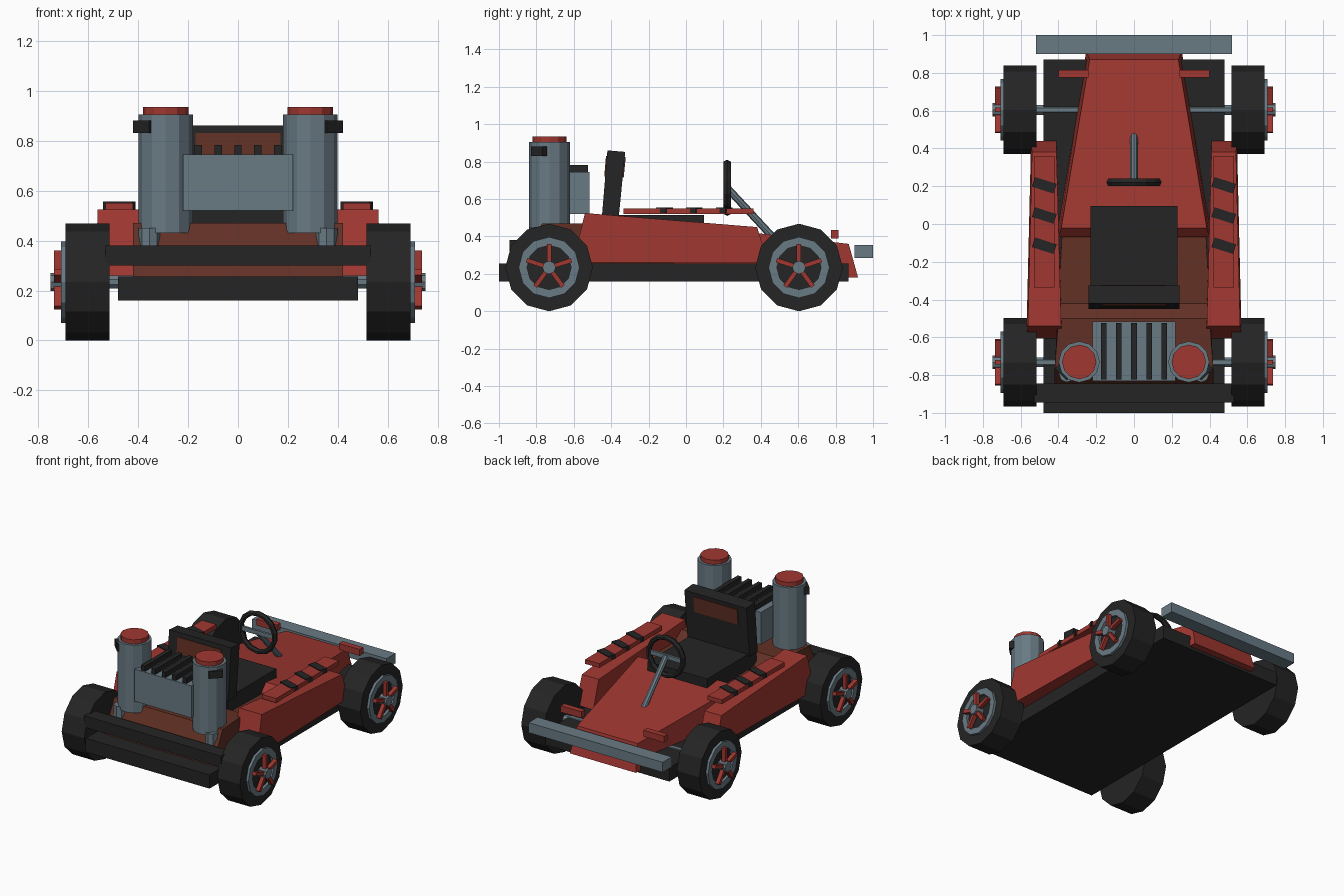
import bpy, bmesh, math
from mathutils import Vector, Matrix

if "Cube" in bpy.data.objects:
    bpy.data.objects.remove(bpy.data.objects["Cube"])


def mat(name, rgb):
    m = bpy.data.materials.new(name)
    m.diffuse_color = (*rgb, 1)
    m.use_nodes = True
    m.node_tree.nodes["Principled BSDF"].inputs["Base Color"].default_value = m.diffuse_color
    return m


RED = mat("red paint", (0.35, 0.038, 0.030))
BROWN = mat("brown red", (0.122, 0.030, 0.018))
GREY = mat("blue grey metal", (0.141, 0.195, 0.231))
BLACK = mat("black rubber", (0.018, 0.018, 0.018))


def finish(name, bm, material):
    bmesh.ops.recalc_face_normals(bm, faces=bm.faces)
    me = bpy.data.meshes.new(name)
    bm.to_mesh(me)
    bm.free()
    me.materials.append(material)
    ob = bpy.data.objects.new(name, me)
    bpy.context.collection.objects.link(ob)
    return ob


def box(name, x, y, z, material, rot=None):
    """Box from (min, max) ranges, optionally rotated about its centre."""
    bm = bmesh.new()
    size = [r[1] - r[0] for r in (x, y, z)]
    centre = Vector([(r[0] + r[1]) / 2 for r in (x, y, z)])
    m = Matrix.Translation(centre) @ (rot or Matrix()) @ Matrix.Diagonal((*size, 1))
    bmesh.ops.create_cube(bm, size=1, matrix=m)
    return finish(name, bm, material)


def rod(name, a, b, r, material, sides=12, spin=0):
    """Cylinder between two points."""
    a, b = Vector(a), Vector(b)
    bm = bmesh.new()
    m = (Matrix.Translation((a + b) / 2)
         @ (b - a).to_track_quat('Z', 'Y').to_matrix().to_4x4()
         @ Matrix.Rotation(spin, 4, 'Z'))
    bmesh.ops.create_cone(bm, cap_ends=True, segments=sides, radius1=r, radius2=r,
                          depth=(b - a).length, matrix=m)
    return finish(name, bm, material)


def ring(name, centre, axis, profile, material, sides):
    """Closed (radius, offset) profile spun around the x or y axis."""
    bm = bmesh.new()
    loops = []
    for i in range(sides):
        t = 2 * math.pi * i / sides
        c, s = math.sin(t), math.cos(t)
        loops.append([bm.verts.new(Vector(centre) + (Vector((o, r * c, r * s)) if axis == 'x'
                                                     else Vector((r * c, o, r * s))))
                      for r, o in profile])
    n = len(profile)
    for i in range(sides):
        p, q = loops[i], loops[(i + 1) % sides]
        for j in range(n):
            k = (j + 1) % n
            bm.faces.new((p[j], p[k], q[k], q[j]))
    return finish(name, bm, material)


def side_shape(name, points, material):
    """Side outline of (y, z, x_left, x_right) points, joined across x."""
    bm = bmesh.new()
    left = [bm.verts.new((p[2], p[0], p[1])) for p in points]
    right = [bm.verts.new((p[3], p[0], p[1])) for p in points]
    bm.faces.new(left)
    bm.faces.new(right)
    for i in range(len(points)):
        j = (i + 1) % len(points)
        bm.faces.new((left[i], left[j], right[j], right[i]))
    return finish(name, bm, material)


# Chassis and bumpers
box("floor_pan", (-0.48, 0.48), (-1.0, 0.87), (0.16, 0.256), BLACK)
box("front_bumper", (-0.53, 0.53), (-0.945, -0.845), (0.30, 0.38), BLACK)
box("rear_bumper", (-0.52, 0.52), (0.90, 1.0), (0.285, 0.355), GREY)

# Centre bodywork
side_shape("engine_deck", [(-0.88, 0.25, -0.42, 0.42), (-0.77, 0.47, -0.42, 0.42),
                           (-0.50, 0.47, -0.40, 0.40), (-0.42, 0.41, -0.40, 0.40),
                           (-0.03, 0.40, -0.38, 0.38), (-0.03, 0.25, -0.38, 0.38)], BROWN)
side_shape("rear_hood", [(-0.07, 0.25, -0.41, 0.41), (-0.07, 0.41, -0.40, 0.40),
                         (-0.02, 0.465, -0.385, 0.385), (0.87, 0.36, -0.235, 0.235),
                         (0.92, 0.18, -0.255, 0.255), (0.86, 0.18, -0.26, 0.26)], RED)

# Wheels: tyre, rim ring, spokes, hub, and axles
for y, end in ((-0.732, "front"), (0.604, "rear")):
    rod(end + "_axle", (-0.60, y, 0.234), (0.60, y, 0.234), 0.028, GREY, 8, math.pi / 8)
    for s, side in ((-1, "left"), (1, "right")):
        tag = f"{end}_{side}_"
        c = (0, y, 0.234)
        rod(tag + "tyre", (s * 0.515, y, 0.234), (s * 0.69, y, 0.234), 0.234, BLACK, 12)
        ring(tag + "rim", c, 'x', [(0.163, s * 0.68), (0.163, s * 0.708),
                                   (0.118, s * 0.708), (0.118, s * 0.68)], GREY, 12)
        rod(tag + "hub", (s * 0.68, y, 0.234), (s * 0.75, y, 0.234), 0.036, GREY, 8)
        for i in range(5):
            a = 2 * math.pi * i / 5
            mid = Vector((s * 0.722, y + 0.072 * math.sin(a), 0.234 + 0.072 * math.cos(a)))
            box(f"{tag}spoke_{i}", (mid.x - 0.014, mid.x + 0.014),
                (mid.y - 0.012, mid.y + 0.012), (mid.z - 0.054, mid.z + 0.054), RED,
                Matrix.Rotation(-a, 4, 'X'))

# Parts repeated on both sides
for s, side in ((-1, "left"), (1, "right")):
    # Side pod with raised rail and slanted bands
    side_shape(side + "_pod", [(-0.605, 0.26, s * 0.38, s * 0.57), (-0.54, 0.525, s * 0.385, s * 0.562),
                               (0.38, 0.45, s * 0.41, s * 0.54), (0.44, 0.26, s * 0.41, s * 0.545)], RED)
    box(side + "_rail", (s * 0.475 - 0.055, s * 0.475 + 0.055), (-0.335, 0.36), (0.52, 0.55), RED)
    for i, y in enumerate((-0.115, 0.045, 0.205)):
        box(f"{side}_band_{i}", (s * 0.475 - 0.06, s * 0.475 + 0.06), (y - 0.027, y + 0.027),
            (0.525, 0.556), BLACK, Matrix.Rotation(math.radians(-18), 4, 'Z'))
    # Tail light
    box(side + "_tail_light", (s * 0.32 - 0.08, s * 0.32 + 0.08), (0.775, 0.815), (0.39, 0.435), RED)
    # Engine cylinder with cap, down pipe and clamp
    x = s * 0.29
    rod(side + "_cylinder", (x, -0.73, 0.43), (x, -0.73, 0.905), 0.109, GREY, 12)
    rod(side + "_cylinder_cap", (x, -0.73, 0.90), (x, -0.73, 0.935), 0.091, RED, 12)
    rod(side + "_down_pipe", (s * 0.355, -0.795, 0.25), (s * 0.355, -0.795, 0.45), 0.043, GREY, 8)
    cx, cy = s * 0.375, -0.785
    box(side + "_clamp", (cx - 0.045, cx + 0.045), (cy - 0.018, cy + 0.018), (0.83, 0.88), BLACK,
        Matrix.Rotation(s * math.radians(45), 4, 'Z'))

# Engine block with cooling fins
box("engine_block", (-0.22, 0.22), (-0.83, -0.515), (0.52, 0.745), GREY)
for i in range(5):
    x = (i - 2) * 0.08
    box(f"engine_fin_{i}", (x - 0.015, x + 0.015), (-0.822, -0.525), (0.74, 0.782), BLACK)

# Seat
box("seat_cushion", (-0.23, 0.23), (-0.45, 0.095), (0.40, 0.515), BLACK)
side_shape("seat_back", [(-0.45, 0.50, -0.24, 0.24), (-0.42, 0.86, -0.24, 0.24),
                         (-0.325, 0.852, -0.24, 0.24), (-0.36, 0.50, -0.24, 0.24)], BLACK)
side_shape("headrest_panel", [(-0.437, 0.72, -0.17, 0.17), (-0.428, 0.83, -0.17, 0.17),
                              (-0.322, 0.825, -0.17, 0.17), (-0.333, 0.715, -0.17, 0.17)], BROWN)

# Steering
ring("steering_wheel", (0, 0.22, 0.66), 'y',
     [(0.15, 0), (0.14, 0.02), (0.125, 0.02), (0.115, 0), (0.125, -0.02), (0.14, -0.02)], BLACK, 14)
box("steering_crossbar", (-0.125, 0.125), (0.212, 0.228), (0.645, 0.675), GREY)
rod("steering_column", (0, 0.22, 0.66), (0, 0.47, 0.39), 0.02, GREY, 8)
